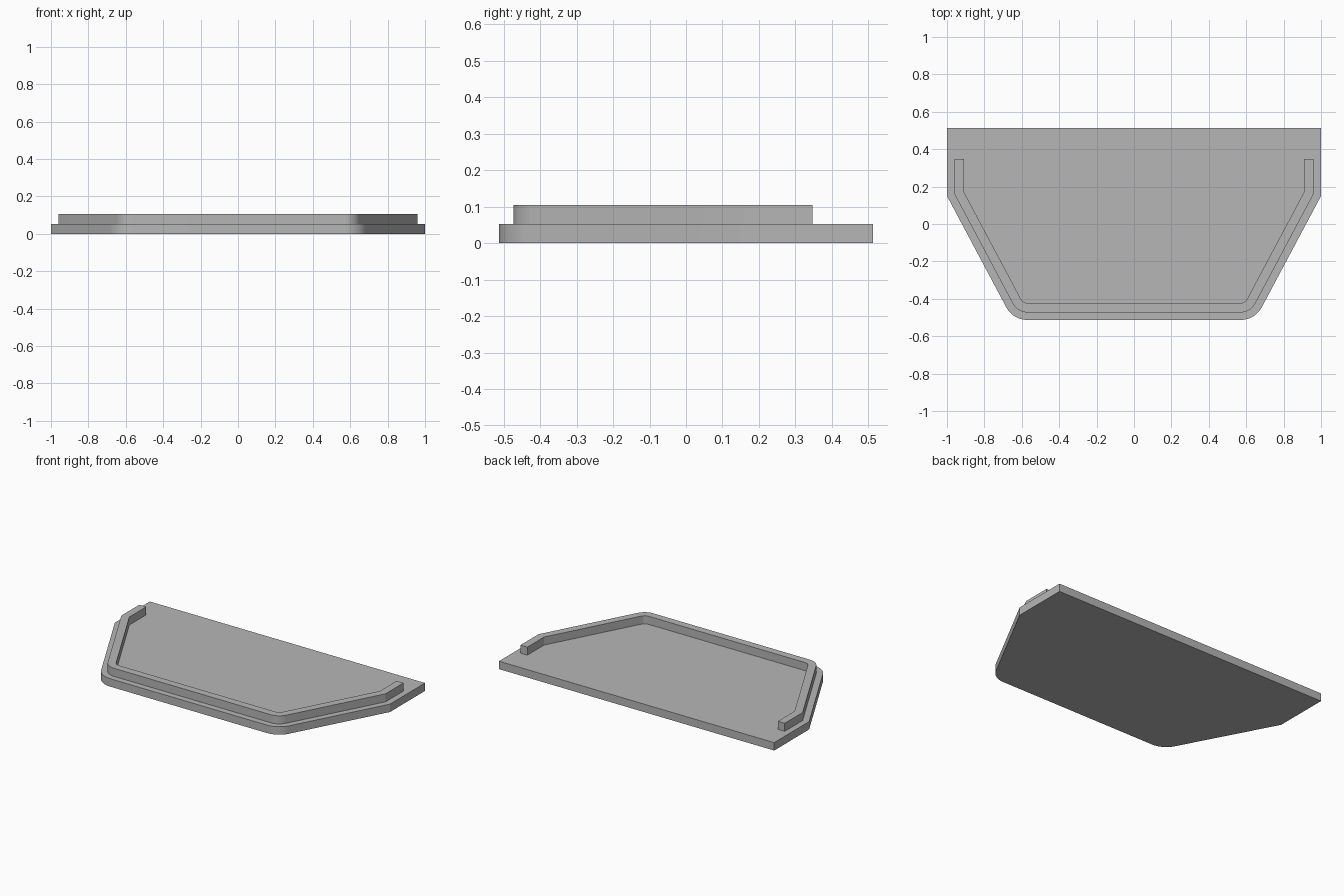
import bpy, bmesh
from math import atan2, cos, sin, tan, pi, radians

cube = bpy.data.objects.get("Cube")
if cube:
    bpy.data.objects.remove(cube, do_unlink=True)

FRONT, BACK = -0.513, 0.513
PLATE_TOP, RIM_TOP = 0.052, 0.105
SIDE_Y = 0.15        # where the straight side meets the slanted side
CORNER_X = 0.647     # unrounded front corner
RADIUS = 0.13
STEPS = 12

grey = bpy.data.materials.new("plain grey")
grey.use_nodes = True
grey.diffuse_color = (0.47, 0.47, 0.47, 1)
grey.node_tree.nodes["Principled BSDF"].inputs["Base Color"].default_value = grey.diffuse_color


def inset_path(inset, end_y):
    """Open path from the left rear end, round the front, to the right rear end."""
    slant = atan2(SIDE_Y - FRONT, 1 - CORNER_X)
    bend = pi / 2 - slant
    cx = CORNER_X - RADIUS * tan(slant / 2)
    cy = FRONT + RADIUS
    r = RADIUS - inset
    half = [(1 - inset, end_y), (1 - inset, SIDE_Y + inset * tan(bend / 2))]
    for i in range(STEPS + 1):
        a = -bend - slant * i / STEPS
        half.append((cx + r * cos(a), cy + r * sin(a)))
    return half + [(-x, y) for x, y in reversed(half)]


def prism(name, outline, bottom, top):
    bm = bmesh.new()
    base = bm.faces.new([bm.verts.new((x, y, bottom)) for x, y in outline])
    grown = bmesh.ops.extrude_face_region(bm, geom=[base], use_keep_orig=True)
    moved = [v for v in grown["geom"] if isinstance(v, bmesh.types.BMVert)]
    bmesh.ops.translate(bm, verts=moved, vec=(0, 0, top - bottom))
    bmesh.ops.recalc_face_normals(bm, faces=bm.faces)
    mesh = bpy.data.meshes.new(name)
    bm.to_mesh(mesh)
    bm.free()
    mesh.materials.append(grey)
    obj = bpy.data.objects.new(name, mesh)
    bpy.context.collection.objects.link(obj)
    bpy.ops.object.select_all(action='DESELECT')
    obj.select_set(True)
    bpy.context.view_layer.objects.active = obj
    bpy.ops.object.shade_smooth_by_angle(angle=radians(20))
    return obj


# Flat base plate
prism("base_plate", inset_path(0, BACK), 0, PLATE_TOP)

# Raised rim, open at the back
rim = inset_path(0.04, 0.347) + inset_path(0.09, 0.347)[::-1]
prism("raised_rim", rim, PLATE_TOP - 0.01, RIM_TOP)
